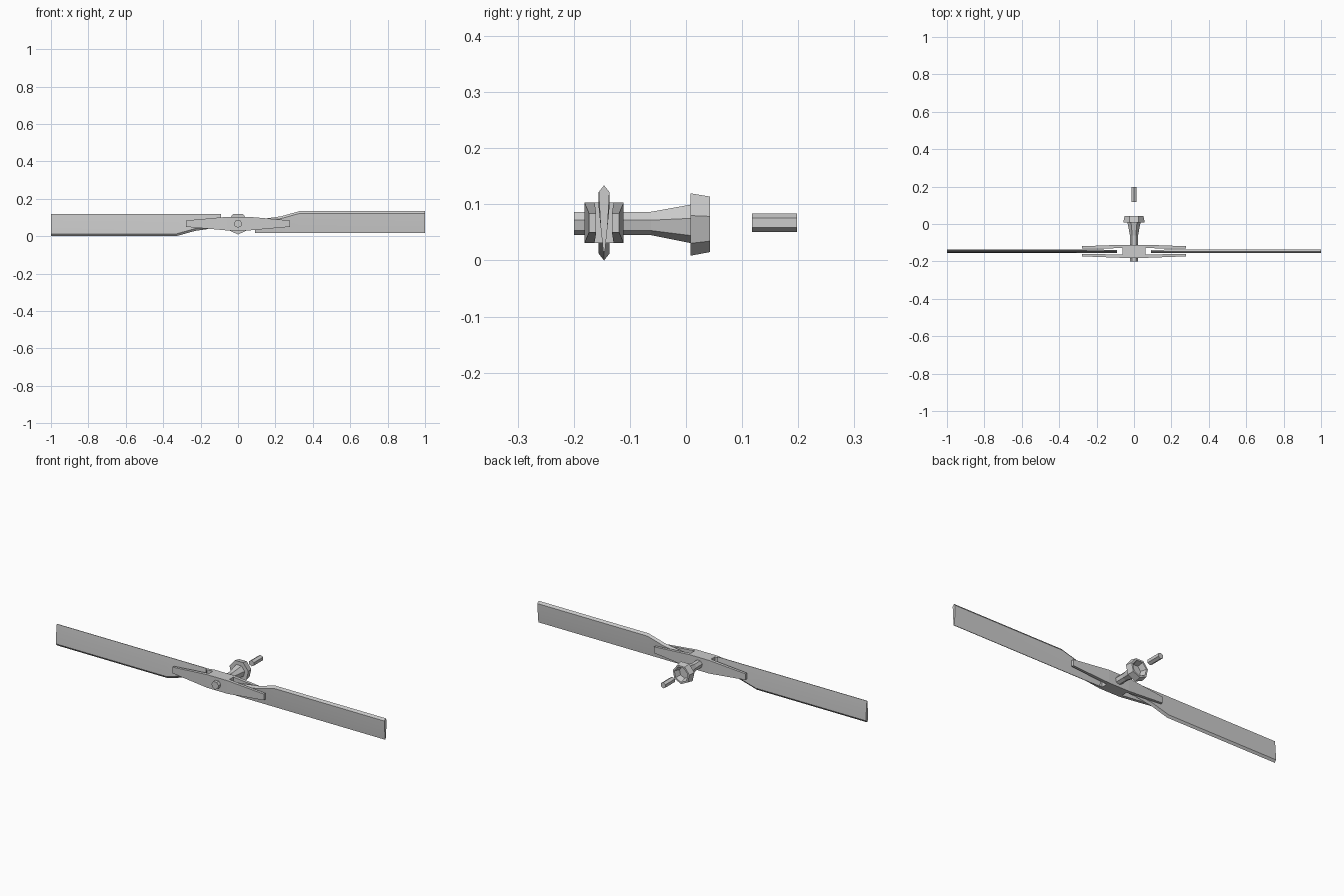
import bpy, bmesh, math

if "Cube" in bpy.data.objects:
    bpy.data.objects.remove(bpy.data.objects["Cube"])

AXIS_Z = 0.067      # height of the rotor axis, which runs along y
HUB_Y = -0.146      # plane of the blades


def finish(name, bm, smooth=False):
    bmesh.ops.recalc_face_normals(bm, faces=bm.faces)
    me = bpy.data.meshes.new(name)
    bm.to_mesh(me)
    bm.free()
    ob = bpy.data.objects.new(name, me)
    bpy.context.collection.objects.link(ob)
    if smooth:
        bpy.ops.object.select_all(action='DESELECT')
        ob.select_set(True)
        bpy.context.view_layer.objects.active = ob
        bpy.ops.object.shade_smooth_by_angle(angle=math.radians(25))
    return ob


def loft(name, sections, smooth=False):
    """Skin equal-length rings of points and cap both ends."""
    bm = bmesh.new()
    rings = [[bm.verts.new(p) for p in s] for s in sections]
    n = len(rings[0])
    for a, b in zip(rings, rings[1:]):
        for i in range(n):
            j = (i + 1) % n
            bm.faces.new((a[i], a[j], b[j], b[i]))
    bm.faces.new(rings[0])
    bm.faces.new(rings[-1])
    return finish(name, bm, smooth)


def turned(name, profile, sides):
    """Low-sided turning about the rotor axis from (y, radius) pairs."""
    secs = []
    for y, r in profile:
        angs = [-math.pi / 2 + 2 * math.pi * k / sides for k in range(sides)]
        secs.append([(r * math.cos(a), y, AXIS_Z + r * math.sin(a)) for a in angs])
    return loft(name, secs)


# Drive shaft and flared cup with a recessed back
turned("drive_shaft", [(-0.2, 0.022), (-0.06, 0.022)], 7)
turned("flared_cup", [(-0.062, 0.022), (0.008, 0.036), (0.008, 0.0585),
                      (0.043, 0.052), (0.043, 0.042), (0.012, 0.032)], 7)

# Loose rear pin
turned("rear_pin", [(0.118, 0.0165), (0.198, 0.0165)], 6)


# Blades: (x, leading-edge height, half thickness); second one turned half way round
def blade(name, s):
    secs = []
    for x, top, t in [(0.09, 0.09, 0.008), (0.14, 0.093, 0.008),
                      (0.23, 0.106, 0.0095), (0.33, 0.134, 0.0095),
                      (1.0, 0.134, 0.0095)]:
        prof = [(0, top), (t, top - 0.012), (t * 0.65, 0.06), (0.0015, 0.016),
                (-0.0015, 0.016), (-t * 0.65, 0.06), (-t, top - 0.012)]
        secs.append([(s * x, HUB_Y + s * y, AXIS_Z + s * (z - AXIS_Z)) for y, z in prof])
    return loft(name, secs, smooth=True)


blade("blade_right", 1)
blade("blade_left", -1)


# Hub: central block with two tapered fork arms on each side
def box_section(x, y0, y1, h):
    return [(x, HUB_Y + y0, AXIS_Z - h), (x, HUB_Y + y1, AXIS_Z - h),
            (x, HUB_Y + y1, AXIS_Z + h), (x, HUB_Y + y0, AXIS_Z + h)]


loft("hub_block", [box_section(-0.062, -0.035, 0.035, 0.036),
                   box_section(0.062, -0.035, 0.035, 0.036)])
for sx, xn in ((1, "right"), (-1, "left")):
    for sy, yn in ((-1, "front"), (1, "back")):
        loft(f"fork_arm_{xn}_{yn}",
             [box_section(sx * 0.062, sy * 0.017, sy * 0.035, 0.036),
              box_section(sx * 0.278, sy * 0.014, sy * 0.027, 0.017)])
